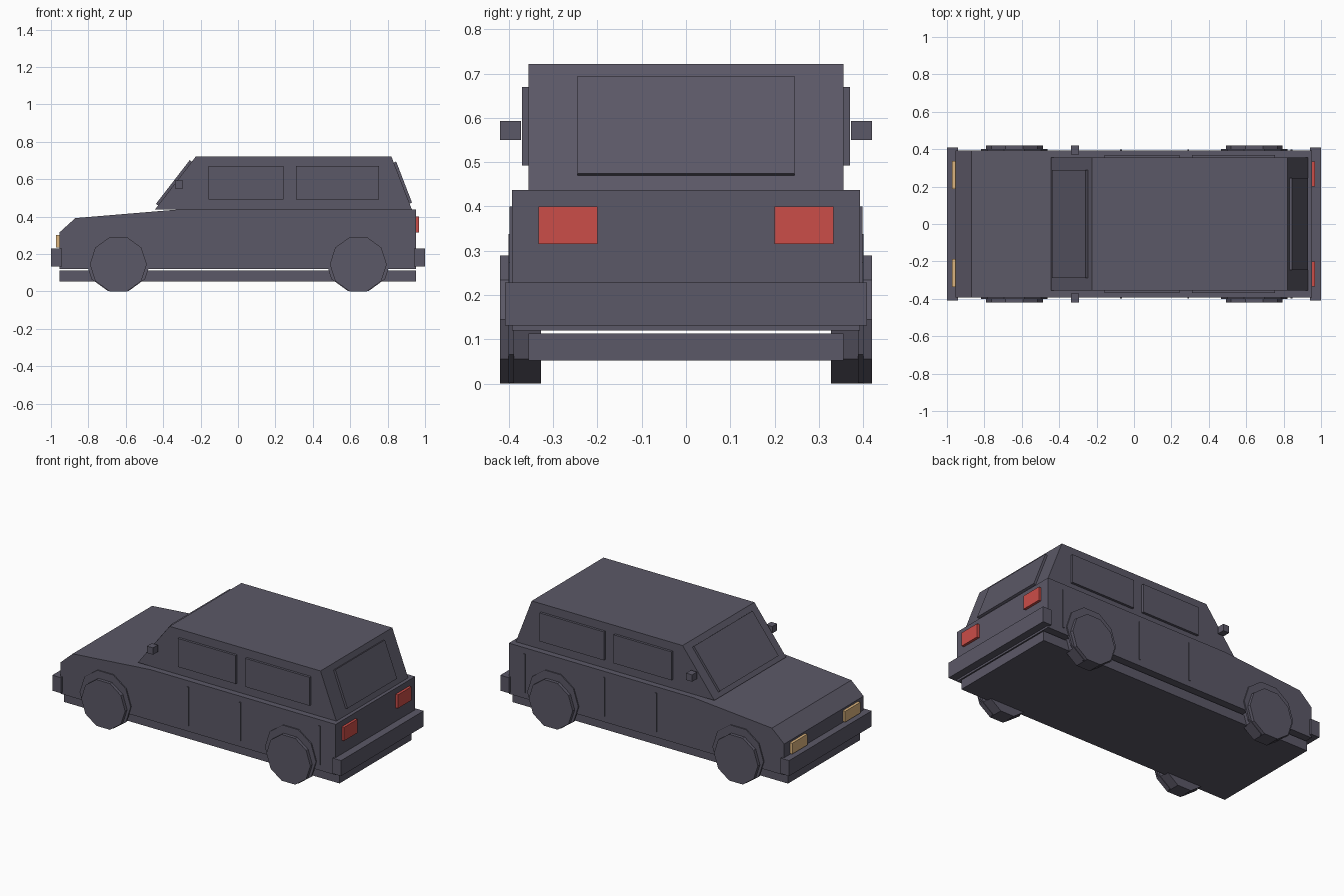
import bpy, bmesh, math

if "Cube" in bpy.data.objects:
    bpy.data.objects.remove(bpy.data.objects["Cube"])


def material(name, rgb):
    m = bpy.data.materials.new(name)
    m.diffuse_color = (*rgb, 1)
    m.use_nodes = True
    m.node_tree.nodes["Principled BSDF"].inputs["Base Color"].default_value = m.diffuse_color
    return m


PAINT = material("dark_grey_paint", (0.105, 0.098, 0.135))
RED = material("red_light", (0.60, 0.075, 0.065))
TAN = material("tan_light", (0.72, 0.46, 0.21))


def prism(name, profile, y0, y1, mat=PAINT):
    """Extrude an (x, z) outline from y0 to y1."""
    bm = bmesh.new()
    face = bm.faces.new([bm.verts.new((x, y0, z)) for x, z in profile])
    ext = bmesh.ops.extrude_face_region(bm, geom=[face])
    for v in ext["geom"]:
        if isinstance(v, bmesh.types.BMVert):
            v.co.y = y1
    bmesh.ops.recalc_face_normals(bm, faces=bm.faces)
    mesh = bpy.data.meshes.new(name)
    bm.to_mesh(mesh)
    bm.free()
    mesh.materials.append(mat)
    ob = bpy.data.objects.new(name, mesh)
    bpy.context.collection.objects.link(ob)
    return ob


def box(name, x0, x1, y0, y1, z0, z1, mat=PAINT):
    return prism(name, [(x0, z0), (x1, z0), (x1, z1), (x0, z1)], y0, y1, mat)


def decagon(cx, cz, r):
    return [(cx + r * math.cos(i * math.pi / 5), cz + r * math.sin(i * math.pi / 5))
            for i in range(10)]


def slanted_pane(name, a, b, t0, t1, half_width, thick):
    """Plate lying on the sloped line a-b, between fractions t0 and t1."""
    dx, dz = b[0] - a[0], b[1] - a[1]
    n = math.hypot(dx, dz)
    nx, nz = -dz / n * thick, dx / n * thick
    p = [(a[0] + dx * t, a[1] + dz * t) for t in (t0, t1)]
    outline = [p[0], p[1], (p[1][0] + nx, p[1][1] + nz), (p[0][0] + nx, p[0][1] + nz)]
    prism(name, outline, -half_width, half_width)


# Lower body with sloping bonnet, and floor pan below a thin gap
prism("body", [(-0.955, 0.12), (0.952, 0.12), (0.952, 0.437), (-0.33, 0.437),
               (-0.87, 0.392), (-0.955, 0.315)], -0.393, 0.393)
box("floor_pan", -0.955, 0.952, -0.355, 0.355, 0.053, 0.113)

# Cabin with slanted windscreen and rear window
BASE, ROOF = 0.437, 0.722
front_low, front_top = (-0.445, BASE), (-0.225, ROOF)
rear_top, rear_low = (0.82, ROOF), (0.93, BASE)
prism("cabin", [front_low, front_top, rear_top, rear_low], -0.355, 0.355)
slanted_pane("windscreen", front_low, front_top, 0.08, 0.90, 0.29, 0.014)
slanted_pane("rear_window", rear_top, rear_low, 0.115, 0.885, 0.245, 0.014)

# Bumpers
box("front_bumper", -1.0, -0.94, -0.408, 0.408, 0.132, 0.229)
box("rear_bumper", 0.94, 1.0, -0.408, 0.408, 0.132, 0.229)

# Parts repeated on both sides
for s, side in ((-1, "right"), (1, "left")):
    for cx, end in ((-0.64, "front"), (0.643, "rear")):
        prism(f"{end}_{side}_wheel_arch", decagon(cx, 0.17, 0.177), s * 0.388, s * 0.40)
        prism(f"{end}_{side}_wheel", decagon(cx, 0.145, 0.1522), s * 0.327, s * 0.42)
    for x0, x1, end in ((-0.158, 0.243, "front"), (0.31, 0.755, "rear")):
        box(f"{end}_{side}_side_window", x0, x1, s * 0.35, s * 0.37, 0.492, 0.67)
    for i, x in enumerate((-0.07, 0.29, 0.842)):
        box(f"{side}_door_seam_{i + 1}", x - 0.005, x + 0.005,
            s * 0.388, s * 0.398, 0.157, 0.40)
    box(f"{side}_mirror", -0.337, -0.295, s * 0.372, s * 0.42, 0.55, 0.593)
    box(f"{side}_headlight", -0.972, -0.95, s * 0.187, s * 0.337, 0.235, 0.303, TAN)
    box(f"{side}_tail_light", 0.945, 0.968, s * 0.2, s * 0.333, 0.315, 0.40, RED)
